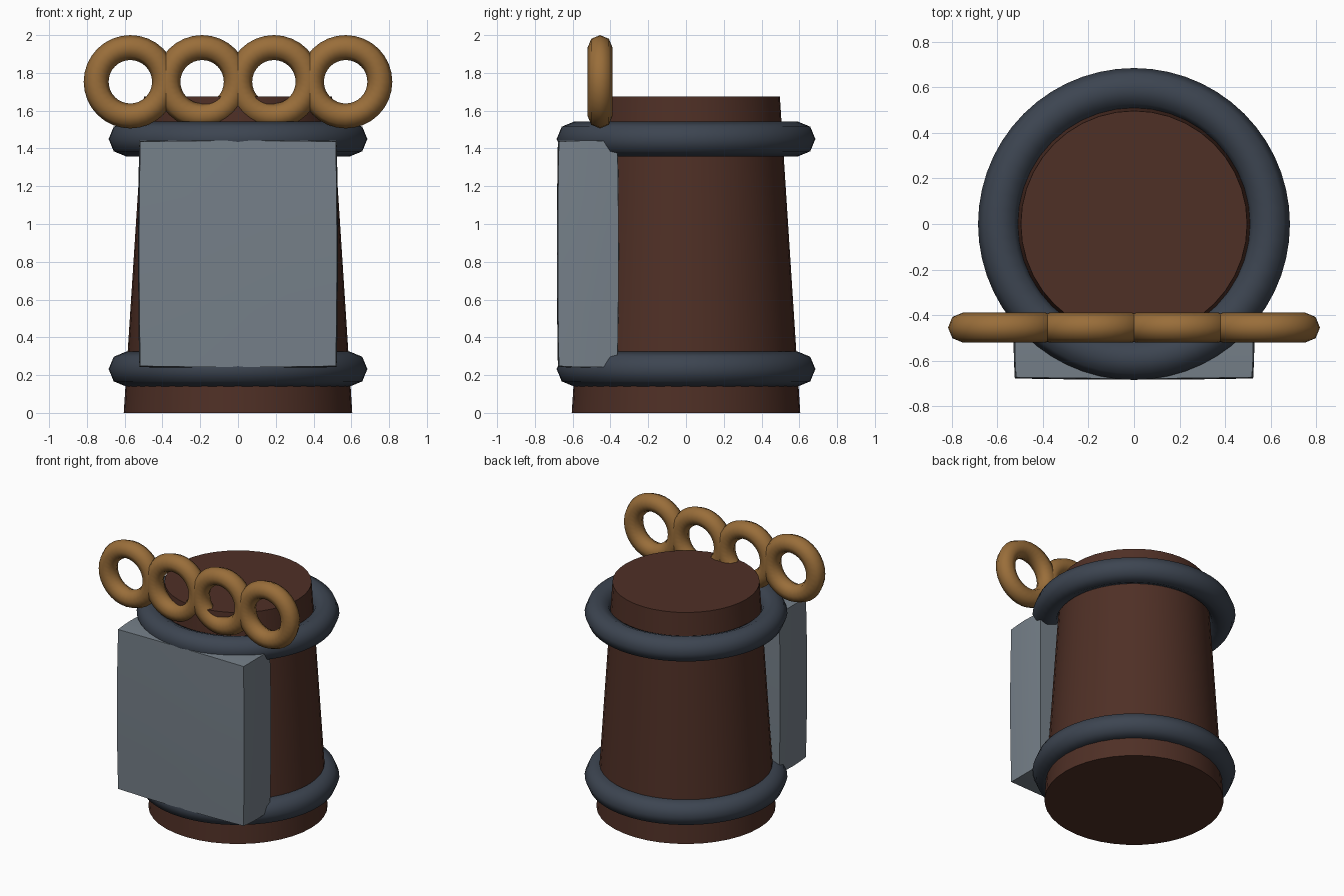
import bpy, bmesh, math

if "Cube" in bpy.data.objects:
    bpy.data.objects.remove(bpy.data.objects["Cube"])


def material(name, rgb):
    m = bpy.data.materials.new(name)
    m.diffuse_color = (*rgb, 1)
    m.use_nodes = True
    m.node_tree.nodes["Principled BSDF"].inputs["Base Color"].default_value = m.diffuse_color
    return m


wood = material("dark_brown", (0.078, 0.029, 0.019))
iron = material("dark_slate", (0.046, 0.059, 0.082))
steel = material("steel_grey", (0.18, 0.215, 0.25))
brass = material("brass", (0.32, 0.155, 0.042))


def finish(name, mat, angle=40):
    ob = bpy.context.object
    ob.name = name
    ob.data.materials.append(mat)
    bpy.ops.object.shade_smooth_by_angle(angle=math.radians(angle))
    return ob


def ring(name, mat, loc, major, minor, sides, upright=False):
    bpy.ops.mesh.primitive_torus_add(
        major_radius=major, minor_radius=minor, major_segments=sides, minor_segments=8,
        location=loc, rotation=(math.pi / 2 if upright else 0, 0, 0))
    finish(name, mat, 60)


# Tapered body
bpy.ops.mesh.primitive_cone_add(vertices=40, radius1=0.605, radius2=0.497, depth=1.675,
                                location=(0, 0, 0.8375))
finish("body", wood)

# Two bands around the body
for name, z in (("lower_band", 0.232), ("upper_band", 1.45)):
    ring(name, iron, (0, 0, z), 0.593, 0.092, 56)

# Slightly bulging front plate
bpy.ops.mesh.primitive_cube_add(size=2, location=(0, -0.518, 0.842))
plate = finish("front_plate", steel)
bm = bmesh.new()
bm.from_mesh(plate.data)
bmesh.ops.subdivide_edges(bm, edges=bm.edges[:], cuts=3, use_grid_fill=True)
half, bulge = (0.518, 0.155, 0.594), 0.011
for v in bm.verts:
    p = v.co.copy()
    for i in range(3):
        a, b = p[(i + 1) % 3], p[(i + 2) % 3]
        v.co[i] = p[i] * (half[i] + bulge * (1 - (a * a + b * b) / 2))
bm.to_mesh(plate.data)
bm.free()

# Row of four finger rings above the plate
for i in range(4):
    ring(f"finger_ring_{i + 1}", brass, (-0.57 + 0.38 * i, -0.455, 1.753), 0.181, 0.066, 32, True)
